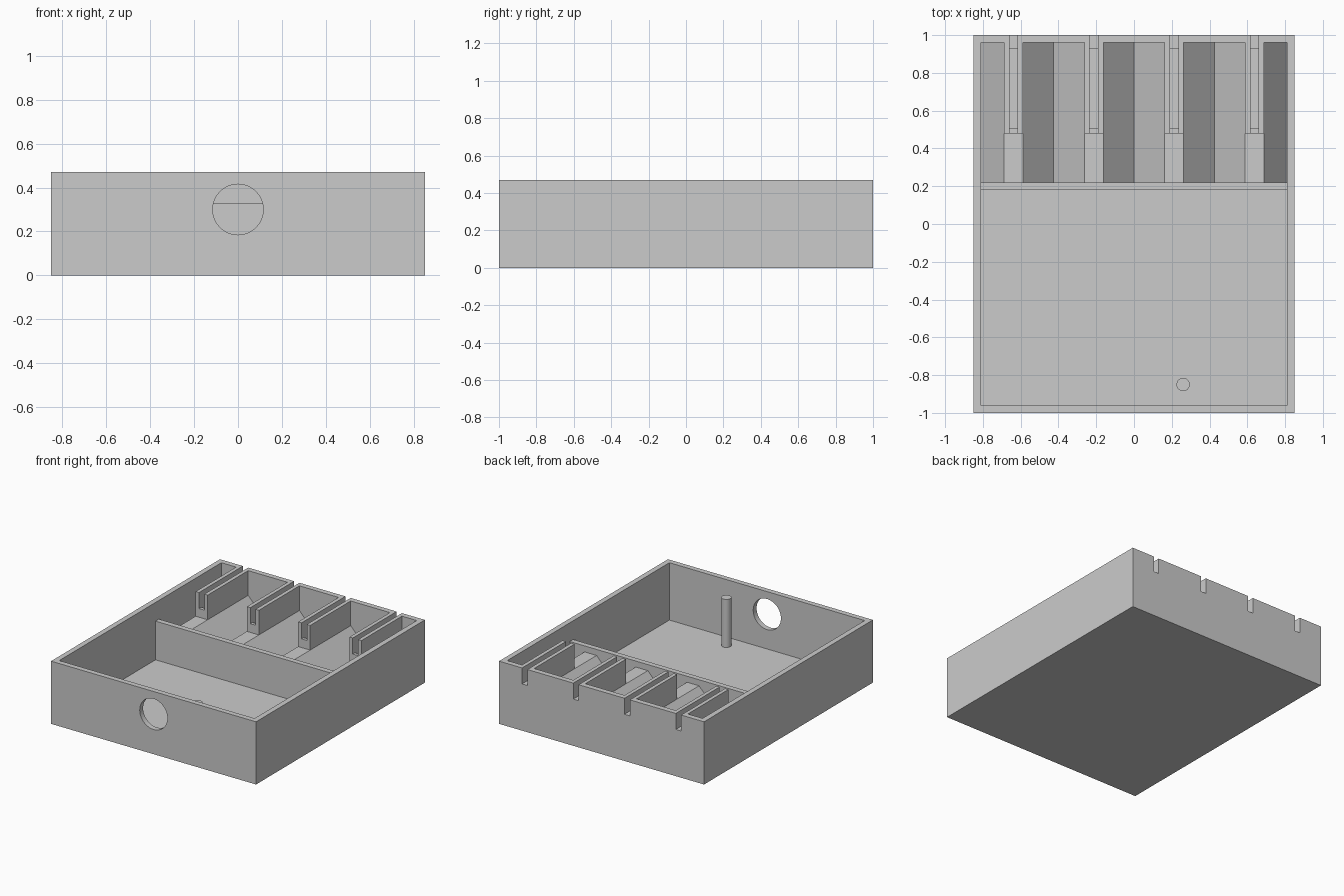
import bpy, bmesh
from mathutils import Vector

default = bpy.data.objects.get("Cube")
if default:
    bpy.data.objects.remove(default, do_unlink=True)

# Single plain grey plastic
GREY = (0.6, 0.6, 0.6, 1.0)
plastic = bpy.data.materials.new("light_grey_plastic")
plastic.use_nodes = True
plastic.diffuse_color = GREY
plastic.node_tree.nodes["Principled BSDF"].inputs["Base Color"].default_value = GREY

# Main dimensions
HALF_W, HALF_L, HEIGHT, WALL = 0.85, 1.0, 0.47, 0.04
IN_X, IN_Y = HALF_W - WALL, HALF_L - WALL
ABOVE = HEIGHT + 0.1
DIVIDER_FRONT, DIVIDER_BACK, DIVIDER_TOP = 0.18, 0.22, 0.33
RAIL_END, RAIL_HALF, SLOT_HALF = 0.48, 0.05, 0.022
PAD_Z, VALLEY_Z, SLOT_Z = 0.285, 0.11, 0.35
RAILS = [-0.6375, -0.2125, 0.2125, 0.6375]


def prism(name, profile, y0, y1):
    """Extrude an x-z profile along y."""
    bm = bmesh.new()
    face = bm.faces.new([bm.verts.new((x, y0, z)) for x, z in profile])
    ext = bmesh.ops.extrude_face_region(bm, geom=[face])
    verts = [g for g in ext["geom"] if isinstance(g, bmesh.types.BMVert)]
    bmesh.ops.translate(bm, verts=verts, vec=Vector((0, y1 - y0, 0)))
    bmesh.ops.recalc_face_normals(bm, faces=bm.faces[:])
    mesh = bpy.data.meshes.new(name)
    bm.to_mesh(mesh)
    bm.free()
    mesh.materials.append(plastic)
    obj = bpy.data.objects.new(name, mesh)
    bpy.context.collection.objects.link(obj)
    return obj


def box(name, x0, x1, y0, y1, z0, z1):
    return prism(name, [(x0, z0), (x1, z0), (x1, z1), (x0, z1)], y0, y1)


def cylinder(name, radius, depth, location, rotation=(0, 0, 0)):
    bpy.ops.mesh.primitive_cylinder_add(vertices=48, radius=radius, depth=depth,
                                        location=location, rotation=rotation)
    obj = bpy.context.object
    obj.name = name
    obj.data.materials.append(plastic)
    return obj


def carve(target, cutter):
    """Subtract the cutter from the target and discard it."""
    cutter.hide_render = True
    mod = target.modifiers.new("cut", 'BOOLEAN')
    mod.operation, mod.solver, mod.object = 'DIFFERENCE', 'EXACT', cutter
    bpy.context.view_layer.objects.active = target
    bpy.ops.object.modifier_apply(modifier=mod.name)
    bpy.data.objects.remove(cutter, do_unlink=True)


def smooth(obj):
    bpy.ops.object.select_all(action='DESELECT')
    obj.select_set(True)
    bpy.context.view_layer.objects.active = obj
    bpy.ops.object.shade_smooth_by_angle(angle=0.5)


# Solid tray block
tray = box("tray", -HALF_W, HALF_W, -HALF_L, HALF_L, 0, HEIGHT)

# Front compartment and lowered divider
carve(tray, box("front_room", -IN_X, IN_X, -IN_Y, DIVIDER_FRONT, WALL, ABOVE))
carve(tray, box("divider_gap", -IN_X, IN_X, 0, 0.3, DIVIDER_TOP, ABOVE))

# Rear pockets with sloping floors: V-shaped between rails, single slope at the ends
edges = [r + s * RAIL_HALF for r in RAILS for s in (-1, 1)]
for a, b in zip(edges[1:-1:2], edges[2:-1:2]):
    carve(tray, prism("pocket", [(a, PAD_Z), ((a + b) / 2, VALLEY_Z), (b, PAD_Z),
                                 (b, ABOVE), (a, ABOVE)], DIVIDER_BACK, IN_Y))
for side in (-1, 1):
    a, b = side * IN_X, side * edges[-1]
    carve(tray, prism("end_pocket", [(a, VALLEY_Z), (b, PAD_Z), (b, ABOVE), (a, ABOVE)],
                      DIVIDER_BACK, IN_Y))

# Low pad in front of each rail, slot along the rail and through the back wall
for r in RAILS:
    carve(tray, box("pad_gap", r - RAIL_HALF, r + RAIL_HALF,
                    DIVIDER_BACK, RAIL_END, PAD_Z, ABOVE))
    carve(tray, box("slot", r - SLOT_HALF, r + SLOT_HALF, 0.4, 1.1, SLOT_Z, ABOVE))
    carve(tray, box("slot_recess", r - SLOT_HALF, r + SLOT_HALF, 0.505, 0.93,
                    SLOT_Z - 0.03, ABOVE))

# Round opening in the front wall
carve(tray, cylinder("opening", 0.115, 0.2, (0, -HALF_L, 0.3), (1.5707963, 0, 0)))
smooth(tray)

# Upright post on the front floor
post = cylinder("post", 0.035, 0.37, (0.26, -0.85, 0.215))
smooth(post)
